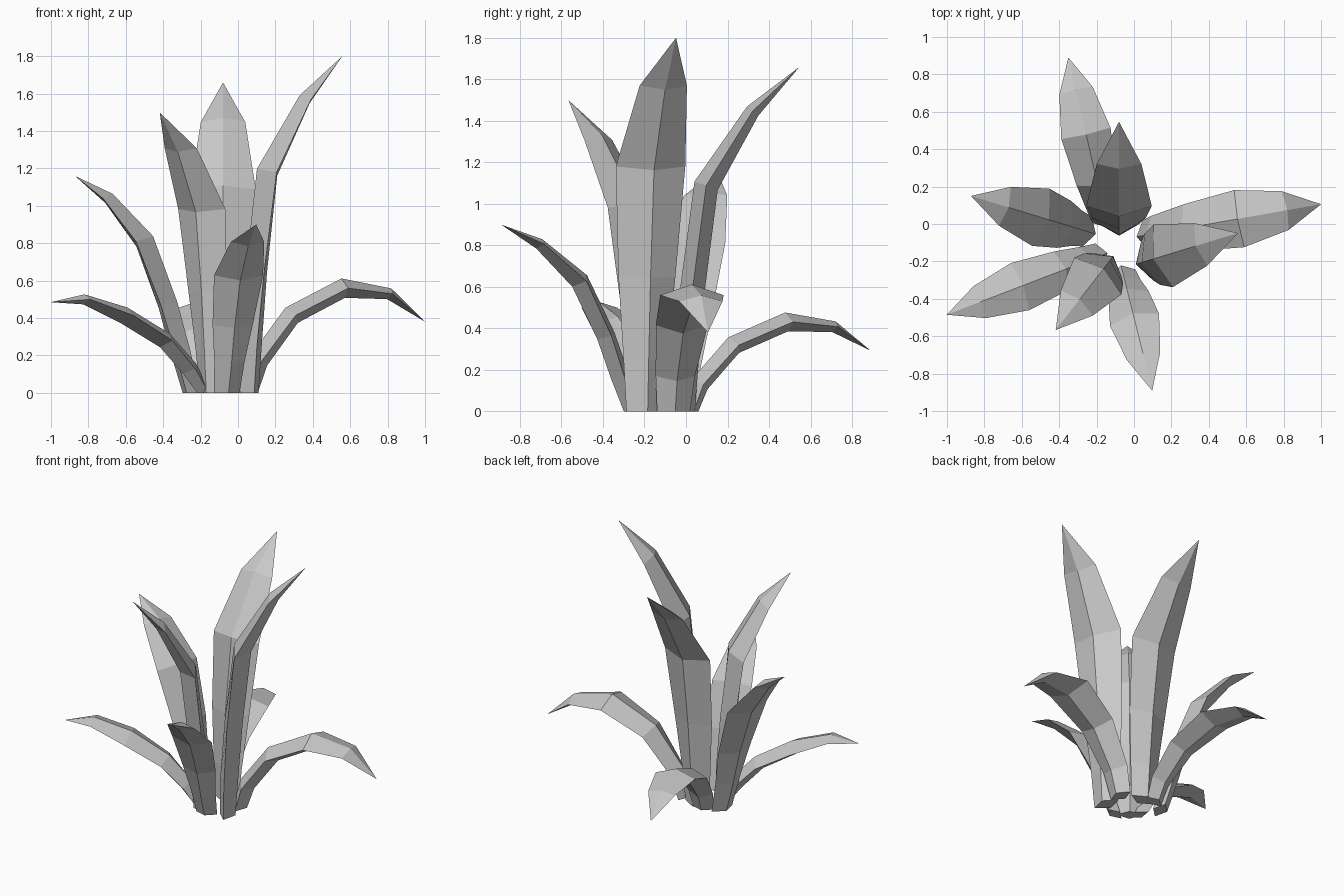
import bpy, bmesh
from math import radians
from mathutils import Vector, Matrix

cube = bpy.data.objects.get("Cube")
if cube:
    bpy.data.objects.remove(cube, do_unlink=True)

# One flat grey for the whole plant
grey = bpy.data.materials.new("leaf_grey")
grey.use_nodes = True
colour = (0.58, 0.58, 0.58, 1)
grey.diffuse_color = colour
grey.node_tree.nodes["Principled BSDF"].inputs["Base Color"].default_value = colour

# Side profiles from base to tip: outward reach and height
UPRIGHT = [(0, 0), (.01, .25), (.04, .65), (.1, 1.18), (.31, 1.57), (.52, 1.8)]
LEANING = [(0, 0), (.06, .22), (.13, .47), (.26, .81), (.46, 1.04), (.65, 1.16)]
SPREADING = [(0, 0), (.085, .13), (.225, .28), (.46, .415), (.69, .5), (.88, .485)]
DROOPING = [(0, 0), (.05, .17), (.23, .415), (.51, .56), (.76, .53), (.955, .38)]

# Blade width and thickness along the leaf, relative to its widest point
WIDTHS = [.52, .62, .82, 1, .68]
THICKNESS = [.3, .34, .34, .34, .2]


def make_leaf(name, profile, base, heading, width, reach=1.0, height=1.0):
    """Solid blade with a diamond section: two edges, inner ridge, outer keel."""
    path = [Vector((r * reach, 0, z * height)) for r, z in profile]
    side = Vector((0, 1, 0))
    bm = bmesh.new()
    rings = []
    for i, (w, t) in enumerate(zip(WIDTHS, THICKNESS)):
        if i == 0:
            tangent = Vector((0, 0, 1))  # flat cut on the ground
        else:
            before = (path[i] - path[i - 1]).normalized()
            after = (path[i + 1] - path[i]).normalized()
            tangent = (before + after).normalized()
        ridge = tangent.cross(side)
        half_w, half_t = side * width * w / 2, ridge * width * t / 2
        offsets = (half_w, half_t, -half_w, -half_t)
        rings.append([bm.verts.new(path[i] + o) for o in offsets])
    tip = bm.verts.new(path[-1])
    bm.faces.new(rings[0])
    for low, high in zip(rings, rings[1:]):
        for k in range(4):
            n = (k + 1) % 4
            bm.faces.new((low[k], low[n], high[n], high[k]))
    for k in range(4):
        bm.faces.new((rings[-1][k], rings[-1][(k + 1) % 4], tip))
    place = Matrix.Translation((*base, 0)) @ Matrix.Rotation(radians(heading), 4, "Z")
    bm.transform(place)
    bmesh.ops.recalc_face_normals(bm, faces=bm.faces)
    mesh = bpy.data.meshes.new(name)
    bm.to_mesh(mesh)
    bm.free()
    mesh.materials.append(grey)
    leaf = bpy.data.objects.new(name, mesh)
    bpy.context.collection.objects.link(leaf)
    return leaf


# Tall upright leaves
make_leaf("upright_leaf_left", UPRIGHT, base=(.06, -.2), heading=17, width=.35)
make_leaf("upright_leaf_back", UPRIGHT, base=(-.08, -.01), heading=90, width=.35,
          reach=1.07, height=.922)
make_leaf("upright_leaf_front", UPRIGHT, base=(-.14, -.21), heading=232, width=.32,
          reach=.87, height=.833)

# Medium leaning leaves
make_leaf("leaning_leaf_right", LEANING, base=(-.25, -.04), heading=163, width=.32)
make_leaf("leaning_leaf_front", LEANING, base=(-.06, -.26), heading=284, width=.27,
          height=.776)

# Low leaves that spread or droop
make_leaf("spreading_leaf_right", SPREADING, base=(-.18, -.17), heading=201, width=.27)
make_leaf("drooping_leaf_left", DROOPING, base=(.06, -.06), heading=10, width=.31)
make_leaf("drooping_leaf_back", DROOPING, base=(-.15, .02), heading=103, width=.27,
          reach=.935, height=.77)
